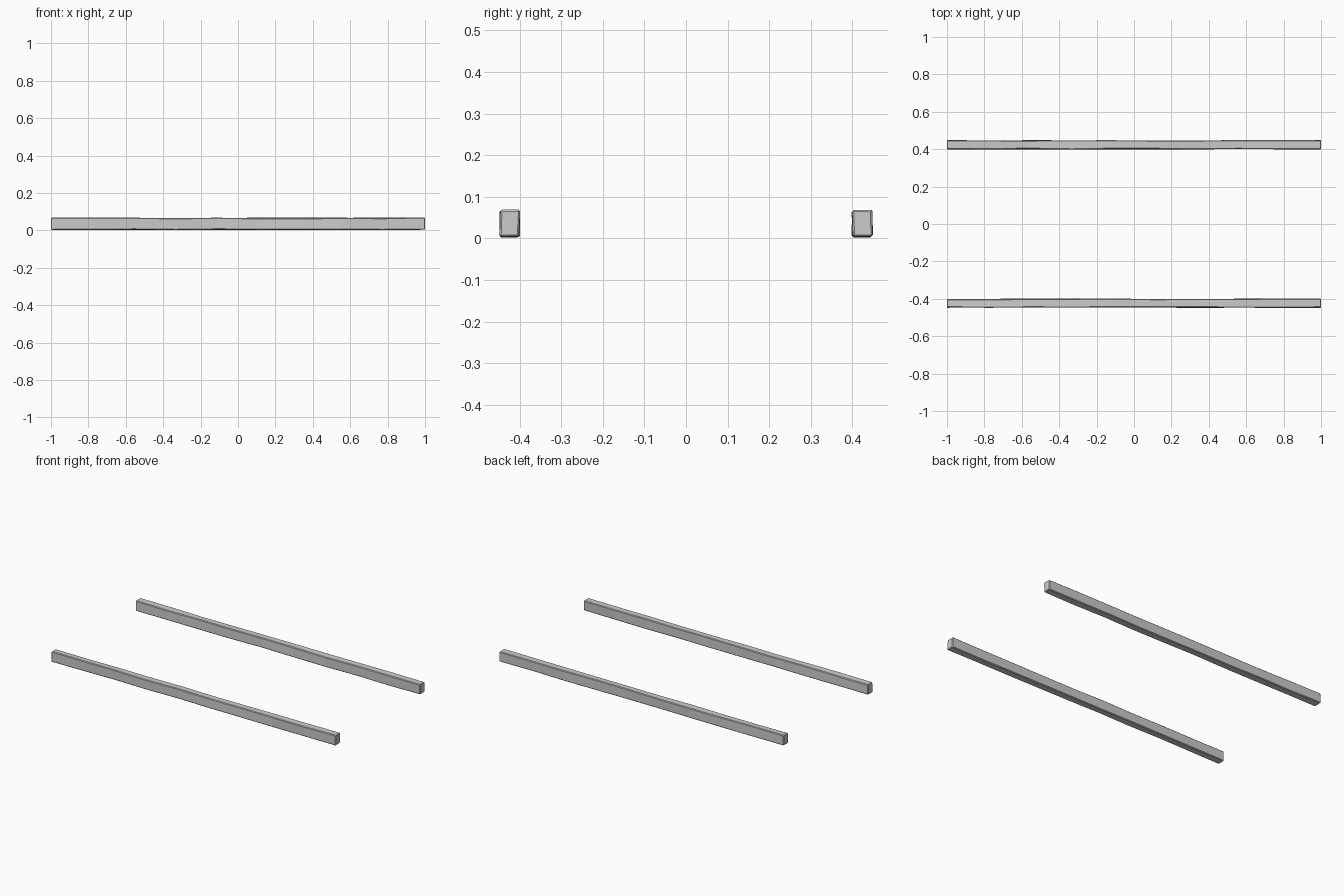
import bpy, bmesh, math, random

if "Cube" in bpy.data.objects:
    bpy.data.objects.remove(bpy.data.objects["Cube"])

random.seed(4)
SEGMENTS = 9
HALF_W, LOW, HIGH = 0.0235, 0.004, 0.067


def hewn_beam(name, y):
    """Long squared timber whose cross-section wobbles a little at each station."""
    bm = bmesh.new()
    rings = []
    for i in range(SEGMENTS + 1):
        x = -1 + 2 * i / SEGMENTS
        ring = []
        for side, z in ((-1, LOW), (1, LOW), (1, HIGH), (-1, HIGH)):
            dy, dz = (random.uniform(-0.002, 0.002) for _ in range(2))
            ring.append(bm.verts.new((x, y + side * HALF_W + dy, z + dz)))
        rings.append(ring)
    for a, b in zip(rings, rings[1:]):
        for k in range(4):
            n = (k + 1) % 4
            bm.faces.new((a[k], a[n], b[n], b[k]))
    bm.faces.new(rings[0])
    bm.faces.new(rings[-1])
    bmesh.ops.recalc_face_normals(bm, faces=bm.faces)
    mesh = bpy.data.meshes.new(name)
    bm.to_mesh(mesh)
    bm.free()
    obj = bpy.data.objects.new(name, mesh)
    bpy.context.collection.objects.link(obj)

    # Worn, chamfered long edges and ends
    bevel = obj.modifiers.new("worn_edges", "BEVEL")
    bevel.width = 0.004
    bevel.segments = 1
    bevel.limit_method = "ANGLE"
    bevel.angle_limit = math.radians(40)


# Front and back rails
hewn_beam("front_beam", -0.4235)
hewn_beam("back_beam", 0.4235)
